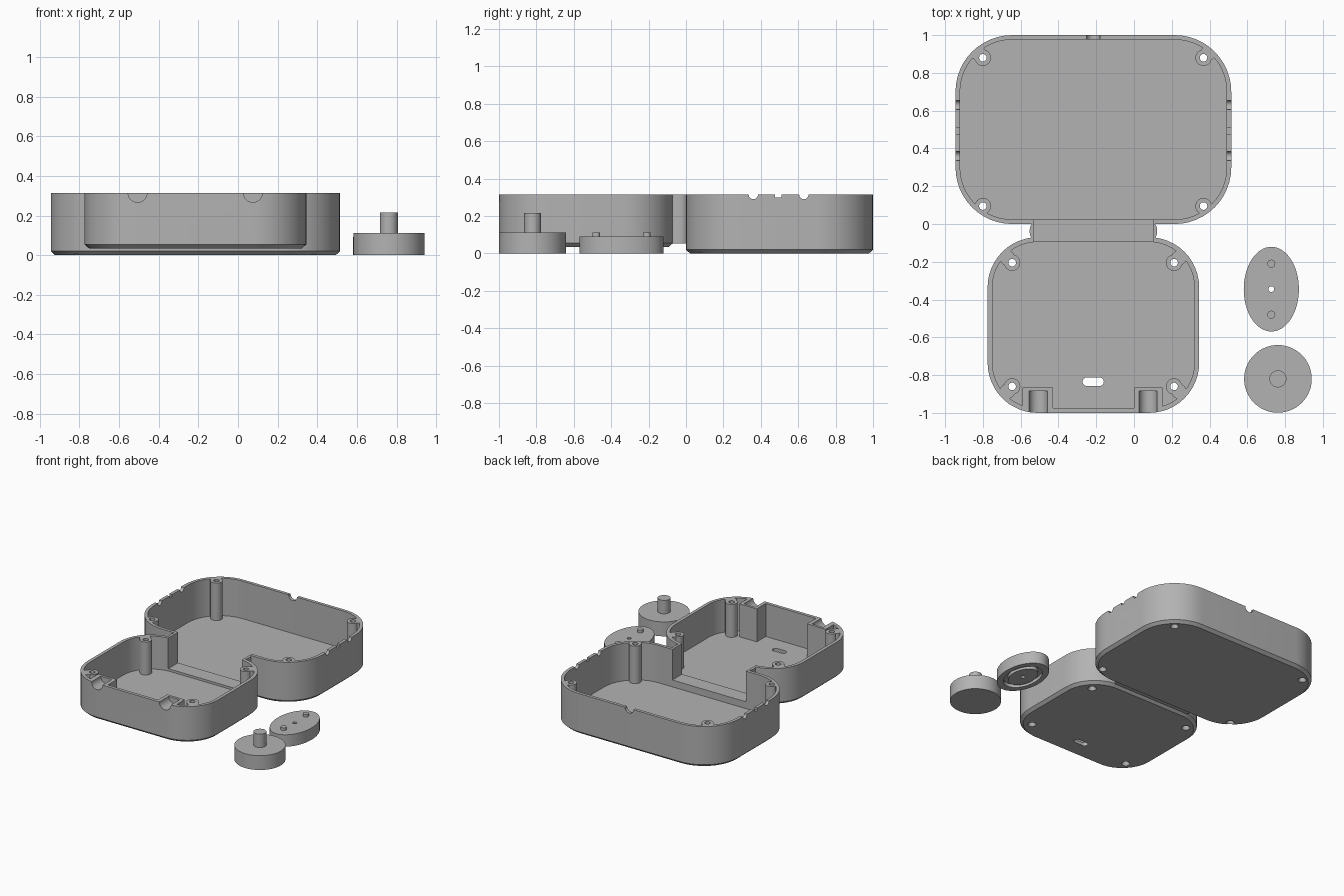
import bpy, bmesh, math
from mathutils import Matrix

if "Cube" in bpy.data.objects:
    bpy.data.objects.remove(bpy.data.objects["Cube"])

grey = bpy.data.materials.new("plain grey")
grey.diffuse_color = (0.45, 0.45, 0.45, 1)
grey.use_nodes = True
grey.node_tree.nodes["Principled BSDF"].inputs["Base Color"].default_value = grey.diffuse_color
TOP = 0.315


def loft(name, rings):
    """Closed solid through rings given as (z, outline points)."""
    bm = bmesh.new()
    loops = [[bm.verts.new((x, y, z)) for x, y in pts] for z, pts in rings]
    for a, b in zip(loops, loops[1:]):
        for i in range(len(a)):
            j = (i + 1) % len(a)
            bm.faces.new((a[i], a[j], b[j], b[i]))
    bm.faces.new(loops[0][::-1])
    bm.faces.new(loops[-1])
    bmesh.ops.recalc_face_normals(bm, faces=bm.faces)
    me = bpy.data.meshes.new(name)
    bm.to_mesh(me)
    bm.free()
    ob = bpy.data.objects.new(name, me)
    bpy.context.collection.objects.link(ob)
    me.materials.append(grey)
    return ob


def rounded(x0, x1, y0, y1, r, inset=0, n=12):
    r -= inset
    x0, x1, y0, y1 = x0 + inset + r, x1 - inset - r, y0 + inset + r, y1 - inset - r
    pts = []
    for k, (cx, cy) in enumerate([(x1, y1), (x0, y1), (x0, y0), (x1, y0)]):
        for i in range(n + 1):
            a = math.pi / 2 * (k + i / n)
            pts.append((cx + r * math.cos(a), cy + r * math.sin(a)))
    return pts


def ellipse(x, y, rx, ry=None, n=32):
    ry = ry or rx
    return [(x + rx * math.cos(2 * math.pi * i / n), y + ry * math.sin(2 * math.pi * i / n))
            for i in range(n)]


def post(x, y, r, z0, z1, n=32):
    return loft("post", [(z0, ellipse(x, y, r, n=n)), (z1, ellipse(x, y, r, n=n))])


def block(x0, x1, y0, y1, z0, z1):
    pts = [(x0, y0), (x1, y0), (x1, y1), (x0, y1)]
    return loft("block", [(z0, pts), (z1, pts)])


def lying(x, y, z, r, length, axis):
    """Cylinder centred on a point, lying along X or Y."""
    ob = post(0, 0, r, -length / 2, length / 2, 24)
    turn = Matrix.Rotation(math.pi / 2, 4, 'Y' if axis == 'X' else 'X')
    ob.data.transform(Matrix.Translation((x, y, z)) @ turn)
    return ob


def combine(ob, others, op):
    for o in others:
        m = ob.modifiers.new("cut", 'BOOLEAN')
        m.operation, m.object, m.solver = op, o, 'EXACT'
        bpy.context.view_layer.objects.active = ob
        bpy.ops.object.modifier_apply(modifier=m.name)
        bpy.data.objects.remove(o)
    return ob


def tray(name, x0, x1, y0, y1, r, z):
    """Chamfered outer shell of a tray."""
    return loft(name, [(z, rounded(x0, x1, y0, y1, r, 0.022)),
                       (z + 0.02, rounded(x0, x1, y0, y1, r)),
                       (TOP, rounded(x0, x1, y0, y1, r))])


# outer shapes: large tray, small tray and the neck between them
BIG = (-0.945, 0.515, 0.0, 1.0, 0.3)
SMALL = (-0.775, 0.345, -1.0, -0.07, 0.265)
case = tray("double_tray_case", *BIG, 0)
neck_pts = rounded(-0.552, 0.122, -0.09, 0.015, 0.045)
case = combine(case, [loft("neck", [(0.052, neck_pts), (TOP, neck_pts)]),
                      tray("small_tray", *SMALL, 0.035)], 'UNION')

# hollow inside, leaving screw posts and the two front blocks
hollow = loft("hollow", [(z, rounded(*BIG, 0.024)) for z in (0.025, 0.5)])
small_hollow = loft("hollow", [(z, rounded(*SMALL, 0.025)) for z in (0.06, 0.52)])
hollow = combine(hollow, [small_hollow, block(-0.53, 0.1, -0.12, 0.05, 0.078, 0.48)], 'UNION')
screws = []
for xs, ys, centre, base in (((-0.8, 0.368), (0.095, 0.88), (-0.215, 0.5), 0),
                             ((-0.645, 0.212), (-0.86, -0.205), (-0.215, -0.535), 0.035)):
    screws += [(x, y, math.copysign(1, x - centre[0]), math.copysign(1, y - centre[1]), base)
               for x in xs for y in ys]
solids = []
for x, y, sx, sy, base in screws:
    solids.append(post(x, y, 0.043, -0.1, 0.7))
    solids.append(post(x + 0.025 * sx, y + 0.025 * sy, 0.04, -0.12, 0.72))
for x0, x1 in ((-0.59, -0.43), (0.0, 0.15)):
    solids.append(block(x0, x1, -1.1, -0.865, -0.14, 0.74))
hollow = combine(hollow, solids, 'DIFFERENCE')
combine(case, [hollow], 'DIFFERENCE')

# screw holes with countersinks below
cuts = []
for x, y, sx, sy, base in screws:
    cuts.append(loft("screw_hole", [(base - 0.01, ellipse(x, y, 0.036)),
                                    (base + 0.018, ellipse(x, y, 0.02)),
                                    (0.4, ellipse(x, y, 0.02))]))
# slot in the small floor
slot_pts = rounded(-0.272, -0.16, -0.858, -0.812, 0.0229)
cuts.append(loft("slot", [(0, slot_pts), (0.1, slot_pts)]))
# rim notches: front channels, sides, back
for x in (-0.507, 0.075):
    cuts.append(lying(x, -0.985, TOP, 0.048, 0.2, 'Y'))
for x in (-0.945, 0.515):
    for y in (0.36, 0.63):
        cuts.append(lying(x, y, TOP, 0.025, 0.1, 'X'))
    cuts.append(block(x - 0.05, x + 0.05, 0.477, 0.511, TOP - 0.017, 0.4))
cuts.append(lying(-0.215, 1.0, TOP, 0.036, 0.1, 'Y'))
combine(case, cuts, 'DIFFERENCE')

# round knob with a shaft
kx, ky = 0.762, -0.82
knob = loft("round_knob", [(z, ellipse(kx, ky, r, n=64)) for z, r in
                           ((0, 0.179), (0.111, 0.179), (0.111, 0.045), (0.215, 0.045))])

# oval cap with two pegs, a centre hole and a ring groove underneath
ox, oy = 0.727, -0.345
cap = loft("oval_cap", [(z, ellipse(ox, oy, 0.146, 0.224, 64)) for z in (0, 0.092)])
combine(cap, [post(ox, oy + d, 0.021, 0.05, 0.113) for d in (-0.135, 0.135)], 'UNION')
groove = loft("groove", [(z, ellipse(ox, oy, 0.11, 0.168, 64)) for z in (-0.02, 0.025)])
core = loft("core", [(z, ellipse(ox, oy, 0.085, 0.13, 64)) for z in (-0.04, 0.05)])
combine(groove, [core], 'DIFFERENCE')
combine(cap, [groove, post(ox, oy, 0.015, -0.1, 0.2)], 'DIFFERENCE')

# smooth curved walls, keep edges sharp
for ob in (case, knob, cap):
    bpy.ops.object.select_all(action='DESELECT')
    ob.select_set(True)
    bpy.context.view_layer.objects.active = ob
    bpy.ops.object.shade_smooth_by_angle(angle=math.radians(30))
